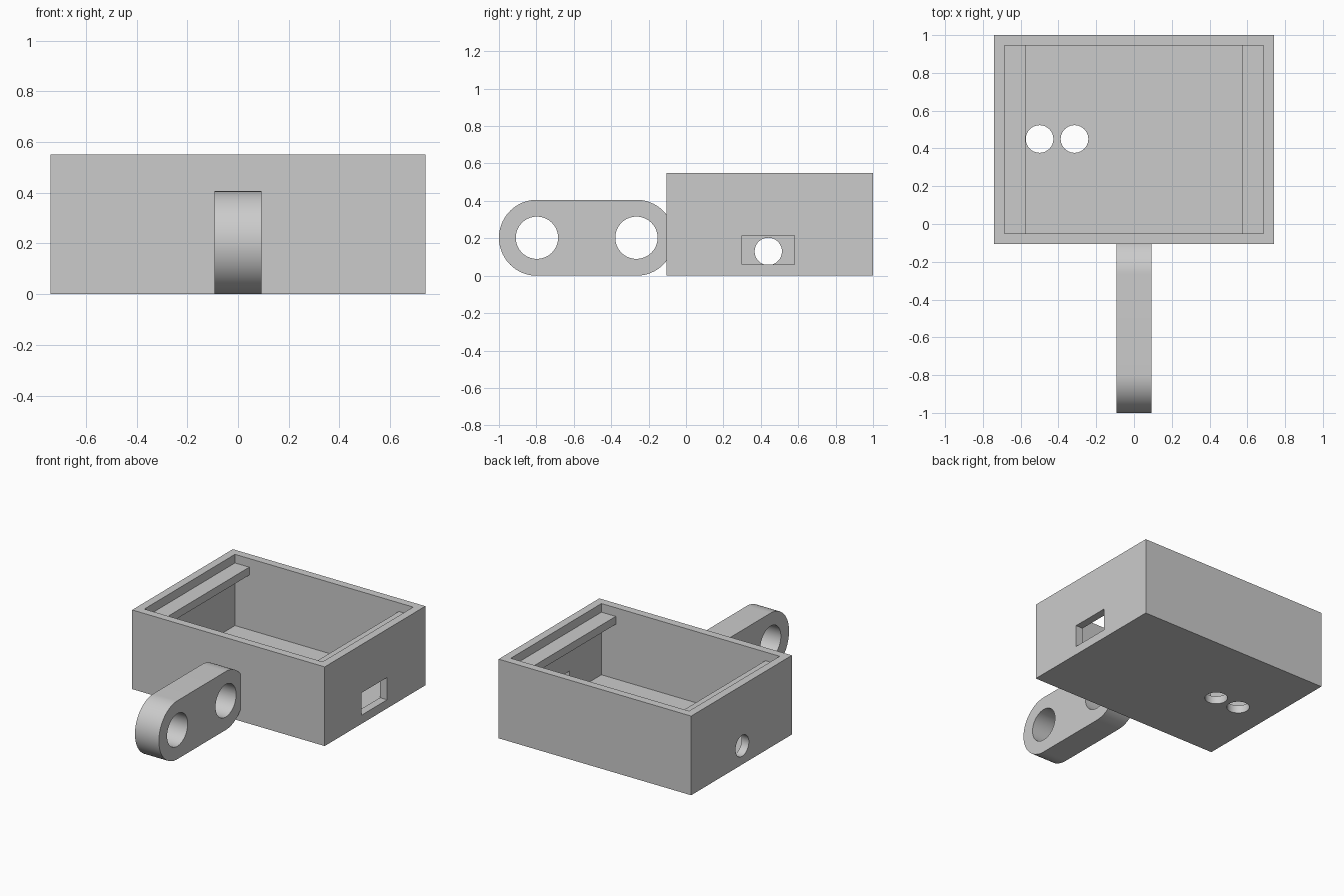
import bpy, bmesh, math
from mathutils import Vector

if "Cube" in bpy.data.objects:
    bpy.data.objects.remove(bpy.data.objects["Cube"])

grey = bpy.data.materials.new("light grey plastic")
grey.use_nodes = True
grey.diffuse_color = (0.6, 0.6, 0.6, 1)
grey.node_tree.nodes["Principled BSDF"].inputs["Base Color"].default_value = grey.diffuse_color

W, BACK, FRONT, H, T = 0.74, 1.0, -0.105, 0.55, 0.055   # case size and wall
IN_X, IN_BACK, IN_FRONT = W - T, BACK - T, FRONT + T


def prism(name, points, sweep):
    """Extrude a closed outline of 3D points along a vector."""
    bm = bmesh.new()
    face = bm.faces.new([bm.verts.new(p) for p in points])
    out = bmesh.ops.extrude_face_region(bm, geom=[face])["geom"]
    bmesh.ops.translate(bm, vec=sweep,
                        verts=[v for v in out if isinstance(v, bmesh.types.BMVert)])
    bmesh.ops.recalc_face_normals(bm, faces=bm.faces)
    mesh = bpy.data.meshes.new(name)
    bm.to_mesh(mesh)
    bm.free()
    mesh.materials.append(grey)
    obj = bpy.data.objects.new(name, mesh)
    bpy.context.collection.objects.link(obj)
    return obj


def block(name, x0, x1, y0, y1, z0, z1):
    outline = [(x0, y0, z0), (x1, y0, z0), (x1, y1, z0), (x0, y1, z0)]
    return prism(name, outline, Vector((0, 0, z1 - z0)))


def arc(y, z, r, start, end, n):
    steps = [math.radians(start + (end - start) * i / n) for i in range(n + 1)]
    return [(y + r * math.cos(a), z + r * math.sin(a)) for a in steps]


def rod_x(name, x0, x1, y, z, r):
    ring = [(x0, a, b) for a, b in arc(y, z, r, 0, 360, 64)[:-1]]
    return prism(name, ring, Vector((x1 - x0, 0, 0)))


def rod_z(name, x, y, r, z0, z1):
    ring = [(a, b, z0) for a, b in arc(x, y, r, 0, 360, 64)[:-1]]
    return prism(name, ring, Vector((0, 0, z1 - z0)))


def cut(obj, cutters):
    bpy.context.view_layer.objects.active = obj
    for cutter in cutters:
        mod = obj.modifiers.new("cut", "BOOLEAN")
        mod.operation, mod.solver, mod.object = "DIFFERENCE", "EXACT", cutter
        bpy.ops.object.modifier_apply(modifier=mod.name)
        bpy.data.objects.remove(cutter)


# Open case: hollow, side slot, cable hole and two floor holes
case = block("case", -W, W, FRONT, BACK, 0, H)
cut(case, [
    block("cavity", -IN_X, IN_X, IN_FRONT, IN_BACK, T, H + 0.1),
    block("slot", IN_X - 0.05, W + 0.05, 0.3, 0.58, 0.06, 0.215),
    rod_x("cable_hole", -W - 0.05, -IN_X + 0.05, 0.44, 0.13, 0.073),
    rod_z("floor_hole_a", -0.5, 0.45, 0.073, -0.05, T + 0.05),
    rod_z("floor_hole_b", -0.315, 0.45, 0.073, -0.05, T + 0.05),
])

# Ledges along both side walls
for side, name in ((-1, "right_ledge"), (1, "left_ledge")):
    xs = sorted((side * 0.575, side * (IN_X + 0.01)))
    block(name, *xs, IN_FRONT - 0.01, IN_BACK + 0.01, 0.435, 0.49)

# Mounting lug with round ends, its inner end seated in the front wall
R, OUTER, INNER, HALF = 0.203, -0.797, -0.265, 0.092
outline = arc(OUTER, R, R, 90, 270, 48) + arc(INNER, R, R, -90, 90, 48)
lug = prism("mounting_lug", [(-HALF, min(y, FRONT + 0.005), z) for y, z in outline],
            Vector((2 * HALF, 0, 0)))
cut(lug, [rod_x("lug_hole", -0.2, 0.2, y, R, 0.113) for y in (OUTER, INNER)])

# Smooth the curved walls, keep the edges sharp
for obj in (case, lug):
    bpy.ops.object.select_all(action="DESELECT")
    obj.select_set(True)
    bpy.context.view_layer.objects.active = obj
    bpy.ops.object.shade_smooth_by_angle(angle=math.radians(30))
